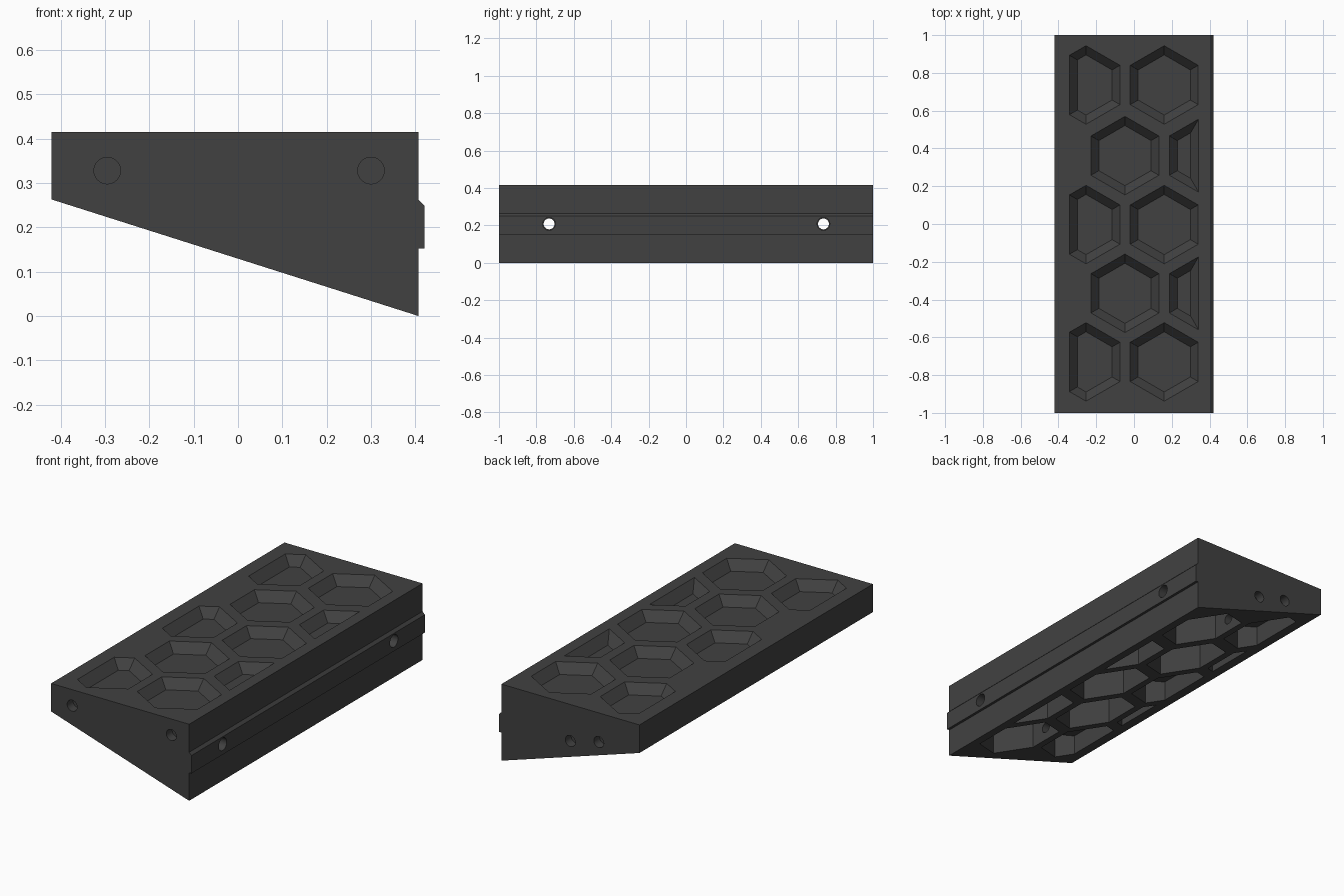
import bpy, bmesh, math
from mathutils import Matrix, Vector

if "Cube" in bpy.data.objects:
    bpy.data.objects.remove(bpy.data.objects["Cube"])

TOP = 0.415
grey = bpy.data.materials.new("dark grey")
grey.diffuse_color = (0.053, 0.053, 0.053, 1)
grey.use_nodes = True
grey.node_tree.nodes["Principled BSDF"].inputs["Base Color"].default_value = grey.diffuse_color


def make_object(name, bm):
    bmesh.ops.recalc_face_normals(bm, faces=bm.faces)
    mesh = bpy.data.meshes.new(name)
    bm.to_mesh(mesh)
    bm.free()
    mesh.materials.append(grey)
    obj = bpy.data.objects.new(name, mesh)
    bpy.context.collection.objects.link(obj)
    return obj


def loft(bm, lower, upper):
    """Closed solid between two matching rings of points."""
    a = [bm.verts.new(p) for p in lower]
    b = [bm.verts.new(p) for p in upper]
    bm.faces.new(a[::-1])
    bm.faces.new(b)
    for i in range(len(a)):
        j = (i + 1) % len(a)
        bm.faces.new((a[i], a[j], b[j], b[i]))


def clip(pts, limit, sign):
    """Keep the part of a polygon where sign * x <= limit."""
    out = []
    for i, p in enumerate(pts):
        q = pts[(i + 1) % len(pts)]
        dp, dq = limit - sign * p.x, limit - sign * q.x
        if dp >= 0:
            out.append(p)
        if dp * dq < 0:
            out.append(p.lerp(q, dp / (dp - dq)))
    return out


def hexagon(cx, cy, apothem, limit):
    r = apothem / math.cos(math.pi / 6)
    pts = [Vector((cx + r * math.cos(math.radians(30 + 60 * i)),
                   cy + r * math.sin(math.radians(30 + 60 * i)))) for i in range(6)]
    return clip(clip(pts, limit, 1), limit, -1)


def at_z(pts, z):
    return [(p.x, p.y, z) for p in pts]


# Wedge body with a raised rib along the right side
profile = [(-0.421, TOP), (-0.421, 0.263), (0.407, 0), (0.407, 0.152),
           (0.421, 0.152), (0.421, 0.249), (0.407, 0.263), (0.407, TOP)]
bm = bmesh.new()
loft(bm, [(x, -1, z) for x, z in profile], [(x, 1, z) for x, z in profile])
body = make_object("wedge_body", bm)

# Staggered honeycomb: tapered pockets above, straight pockets below
top_bm, under_bm = bmesh.new(), bmesh.new()
DEPTH, INSET = 0.05, 0.042
for row, y in enumerate((-0.73, -0.367, -0.003, 0.362, 0.736)):
    for cx in ((-0.254, 0.16) if row % 2 == 0 else (-0.462, -0.048, 0.367)):
        if cx > -0.4:
            k = 0.1   # carry the taper a little above the surface
            floor = hexagon(cx, y, 0.18 - INSET, 0.342 - INSET)
            rim = hexagon(cx, y, 0.18 + INSET * k, 0.342 + INSET * k)
            loft(top_bm, at_z(floor, TOP - DEPTH), at_z(rim, TOP + DEPTH * k))
        outline = hexagon(cx, y, 0.18, 0.342)
        loft(under_bm, at_z(outline, -0.1), at_z(outline, 0.345))
cutters = [make_object("top_pockets", top_bm), make_object("under_pockets", under_bm)]


def hole(bm, centre, axis, length, r=0.03):
    rot = Vector((0, 0, 1)).rotation_difference(Vector(axis)).to_matrix().to_4x4()
    bmesh.ops.create_cone(bm, cap_ends=True, segments=32, radius1=r, radius2=r,
                          depth=length, matrix=Matrix.Translation(centre) @ rot)


# Side bolt holes, wider through the outer wall
inner_bm, outer_bm = bmesh.new(), bmesh.new()
for y in (-0.732, 0.735):
    hole(inner_bm, (0, y, 0.208), (1, 0, 0), 1.2, 0.029)
    hole(outer_bm, (0.42, y, 0.208), (1, 0, 0), 0.16, 0.034)
# Blind holes in the two ends
for x, y, z in ((-0.295, -1, 0.328), (0.3, -1, 0.328), (-0.006, 1, 0.217), (-0.177, 1, 0.257)):
    hole(outer_bm, (x, y, z), (0, 1, 0), 0.1)
cutters += [make_object("bolt_holes", inner_bm), make_object("outer_holes", outer_bm)]

# Cut everything out of the body
bpy.context.view_layer.objects.active = body
body.select_set(True)
for cutter in cutters:
    cutter.hide_render = True
    mod = body.modifiers.new(cutter.name, 'BOOLEAN')
    mod.operation = 'DIFFERENCE'
    mod.solver = 'EXACT'
    mod.object = cutter
    bpy.ops.object.modifier_apply(modifier=mod.name)
    bpy.data.objects.remove(cutter)
bpy.ops.object.shade_smooth_by_angle(angle=math.radians(25))
